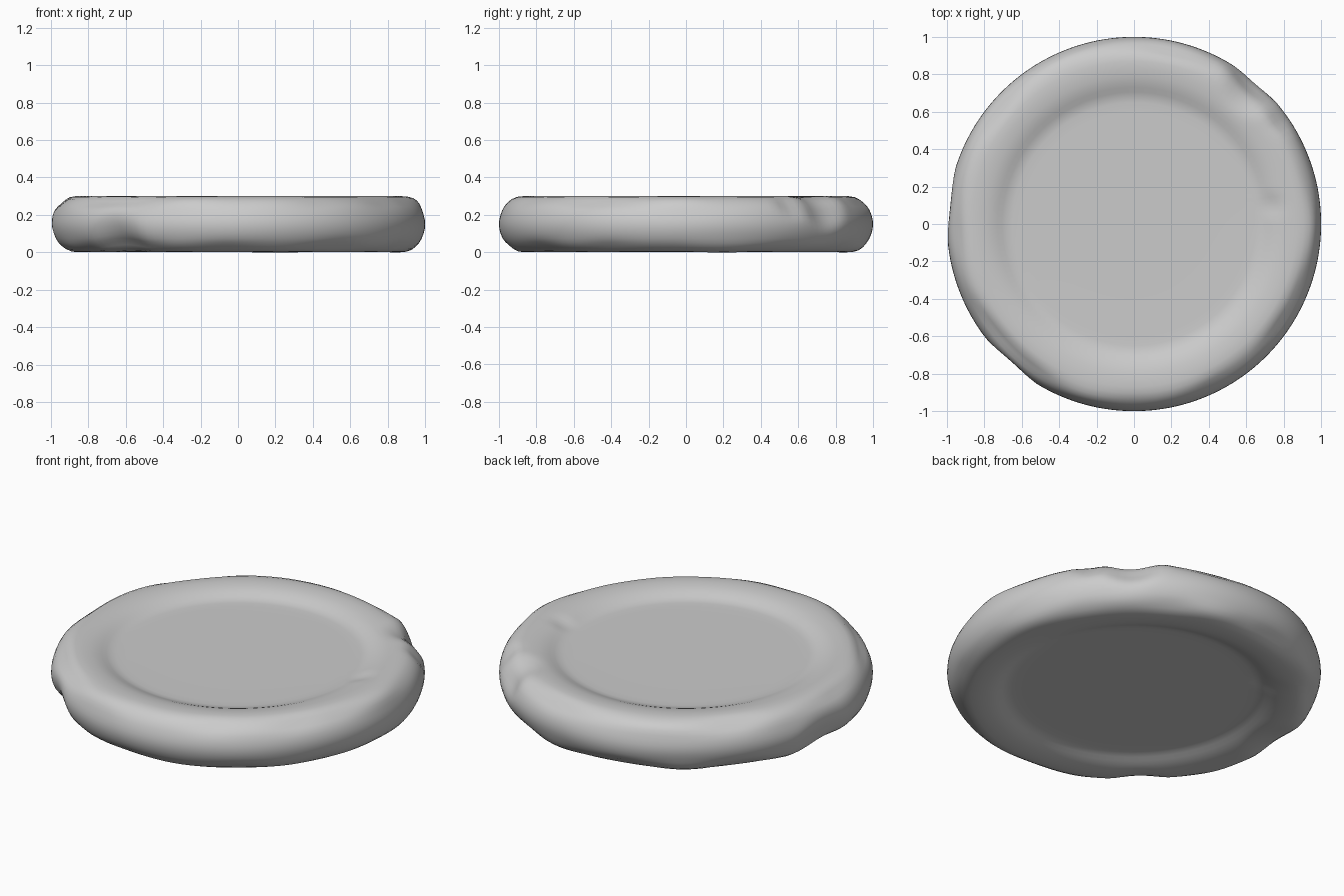
import bpy, bmesh, math
from mathutils import Vector, noise

if "Cube" in bpy.data.objects:
    bpy.data.objects.remove(bpy.data.objects["Cube"])

SEGMENTS = 160

# Half profile (radius, z) from bottom centre round to top centre
half = [(0.0, 0.255), (0.35, 0.255), (0.60, 0.255), (0.65, 0.256), (0.68, 0.259),
        (0.705, 0.268), (0.73, 0.278), (0.755, 0.287), (0.79, 0.295), (0.83, 0.299),
        (0.87, 0.300), (0.905, 0.297), (0.935, 0.288), (0.957, 0.273), (0.972, 0.253),
        (0.983, 0.228), (0.992, 0.200), (0.998, 0.175), (1.0, 0.15)]
profile = [(r, 0.3 - z) for r, z in half] + half[-2::-1]

# Worn spots: centre, radius of influence, push vector
dents = [((0.64, 0.74, 0.27), 0.20, (-0.025, -0.03, -0.03)),
         ((0.80, 0.58, 0.28), 0.13, (-0.01, -0.01, -0.015)),
         ((-0.66, -0.74, 0.05), 0.22, (0.02, 0.02, 0.02)),
         ((-0.95, 0.10, 0.04), 0.25, (0.025, 0.0, 0.02)),
         ((0.74, 0.10, 0.283), 0.09, (0.012, 0.0, -0.006)),
         ((-0.50, 0.54, 0.02), 0.12, (0.01, -0.01, 0.010))]


def wear(co):
    """Soften the two outer corners unevenly and press in the worn spots."""
    r = math.hypot(co.x, co.y)
    if r < 0.6:
        return co
    out = co.copy()
    side = 1 if co.z > 0.15 else -1
    corner_z = 0.15 + side * 0.125
    weight = math.exp(-((r - 0.95) ** 2 + (co.z - corner_z) ** 2) / 0.0022)
    n = noise.noise(Vector((co.x * 2.6, co.y * 2.6, side * 5.0)))
    amount = weight * (0.006 + 0.018 * n)
    out -= Vector((co.x / r, co.y / r, side)) * amount
    for centre, radius, push in dents:
        d = (co - Vector(centre)).length / radius
        if d < 1:
            out += Vector(push) * (1 - d * d) ** 2
    return out


# Disc with a raised rounded rim on both faces
bm = bmesh.new()
verts = [bm.verts.new((r, 0, z)) for r, z in profile]
edges = [bm.edges.new(pair) for pair in zip(verts, verts[1:])]
bmesh.ops.spin(bm, geom=verts + edges, cent=(0, 0, 0), axis=(0, 0, 1),
               angle=math.tau, steps=SEGMENTS)
bmesh.ops.remove_doubles(bm, verts=bm.verts, dist=1e-4)
bmesh.ops.recalc_face_normals(bm, faces=bm.faces)
for v in bm.verts:
    v.co = wear(v.co)
for f in bm.faces:
    f.smooth = True

mesh = bpy.data.meshes.new("rimmed_disc")
bm.to_mesh(mesh)
bm.free()
disc = bpy.data.objects.new("rimmed_disc", mesh)
bpy.context.collection.objects.link(disc)
